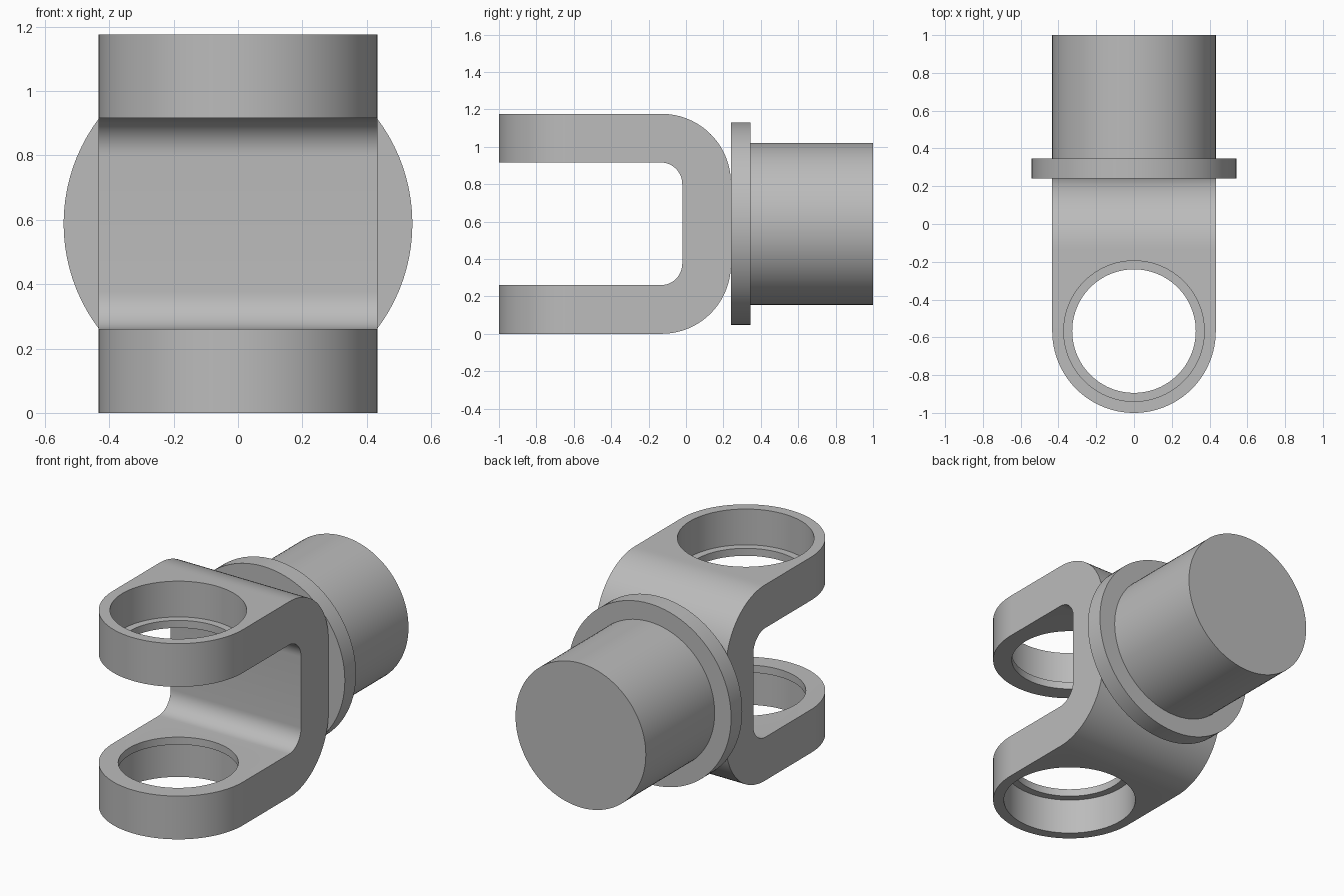
import bpy, bmesh
from math import sin, cos, pi, radians
from mathutils import Matrix, Vector

if "Cube" in bpy.data.objects:
    bpy.data.objects.remove(bpy.data.objects["Cube"], do_unlink=True)

HALF_W = 0.433            # half width of the arms, also the shaft radius
MID_Z = 0.588             # shaft axis height
EYE_Y = HALF_W - 1.0      # centre of the arm eyes

steel = bpy.data.materials.new("grey_steel")
steel.use_nodes = True
GREY = (0.5, 0.5, 0.5, 1)
steel.diffuse_color = GREY
steel.node_tree.nodes["Principled BSDF"].inputs["Base Color"].default_value = GREY


def make_object(name, bm):
    bmesh.ops.recalc_face_normals(bm, faces=bm.faces)
    mesh = bpy.data.meshes.new(name)
    bm.to_mesh(mesh)
    bm.free()
    mesh.materials.append(steel)
    obj = bpy.data.objects.new(name, mesh)
    bpy.context.collection.objects.link(obj)
    return obj


def arc(cx, cy, r, a0, a1, steps):
    angles = [radians(a0 + (a1 - a0) * i / steps) for i in range(steps + 1)]
    return [(cx + r * cos(a), cy + r * sin(a)) for a in angles]


def prism(name, points, shift):
    """Extrude a closed outline of 3D points along shift."""
    bm = bmesh.new()
    face = bm.faces.new([bm.verts.new(p) for p in points])
    out = bmesh.ops.extrude_face_region(bm, geom=[face])
    verts = [v for v in out["geom"] if isinstance(v, bmesh.types.BMVert)]
    bmesh.ops.translate(bm, verts=verts, vec=shift)
    return make_object(name, bm)


def lathe(name, profile, axis, centre, steps=96):
    """Revolve (radius, height) points about z, then turn z onto axis."""
    bm = bmesh.new()
    verts = [bm.verts.new((r, 0, h)) for r, h in profile]
    edges = [bm.edges.new(pair) for pair in zip(verts, verts[1:])]
    bmesh.ops.spin(bm, geom=verts + edges, cent=(0, 0, 0), axis=(0, 0, 1),
                   angle=2 * pi, steps=steps, use_duplicate=False)
    bmesh.ops.remove_doubles(bm, verts=bm.verts, dist=1e-5)
    turn = Vector((0, 0, 1)).rotation_difference(Vector(axis)).to_matrix().to_4x4()
    bm.transform(Matrix.Translation(centre) @ turn)
    return make_object(name, bm)


def cut(target, cutter, operation):
    mod = target.modifiers.new("cut", "BOOLEAN")
    mod.object, mod.operation, mod.solver = cutter, operation, "EXACT"
    bpy.context.view_layer.objects.active = target
    bpy.ops.object.modifier_apply(modifier=mod.name)
    bpy.data.objects.remove(cutter, do_unlink=True)


# Fork: U-shaped side outline with rounded outer and inner corners
TOP, ARM, BACK, R_OUT, R_IN = 1.176, 0.26, 0.24, 0.37, 0.115
inner_y = -0.02
outline = [(-1.2, 0)]
outline += arc(BACK - R_OUT, R_OUT, R_OUT, -90, 0, 24)
outline += arc(BACK - R_OUT, TOP - R_OUT, R_OUT, 0, 90, 24)
outline += [(-1.2, TOP), (-1.2, TOP - ARM)]
outline += arc(inner_y - R_IN, TOP - ARM - R_IN, R_IN, 90, 0, 12)
outline += arc(inner_y - R_IN, ARM + R_IN, R_IN, 0, -90, 12)
outline += [(-1.2, ARM)]
fork = prism("fork", [(-0.6, y, z) for y, z in outline], (1.2, 0, 0))

# Trim the fork to straight sides with round arm ends
plan = arc(0, EYE_Y, HALF_W, 180, 360, 64) + [(HALF_W, 0.5), (-HALF_W, 0.5)]
trim = prism("arm_trim", [(x, y, -0.1) for x, y in plan], (0, 0, 1.5))
cut(fork, trim, "INTERSECT")

# Stepped bearing bores, leaving a thin lip on the inner side of each arm
LIP = ARM - 0.045
bore = [(0, -0.1), (0.372, -0.1), (0.372, LIP), (0.327, LIP), (0.327, 0.4), (0, 0.4)]
cut(fork, lathe("lower_bore", bore, (0, 0, 1), (0, EYE_Y, 0)), "DIFFERENCE")
upper = [(r, TOP - h) for r, h in bore]
cut(fork, lathe("upper_bore", upper, (0, 0, 1), (0, EYE_Y, 0)), "DIFFERENCE")

# Collar and solid shaft turned about the y axis
turned = [(0, BACK), (0.542, BACK), (0.542, 0.346), (HALF_W, 0.346), (HALF_W, 1), (0, 1)]
shaft = lathe("collar_and_shaft", turned, (0, 1, 0), (0, 0, MID_Z))

# Smooth round walls, keep machined edges sharp
for obj in (fork, shaft):
    bpy.ops.object.select_all(action="DESELECT")
    obj.select_set(True)
    bpy.context.view_layer.objects.active = obj
    bpy.ops.object.shade_smooth_by_angle(angle=radians(30))
